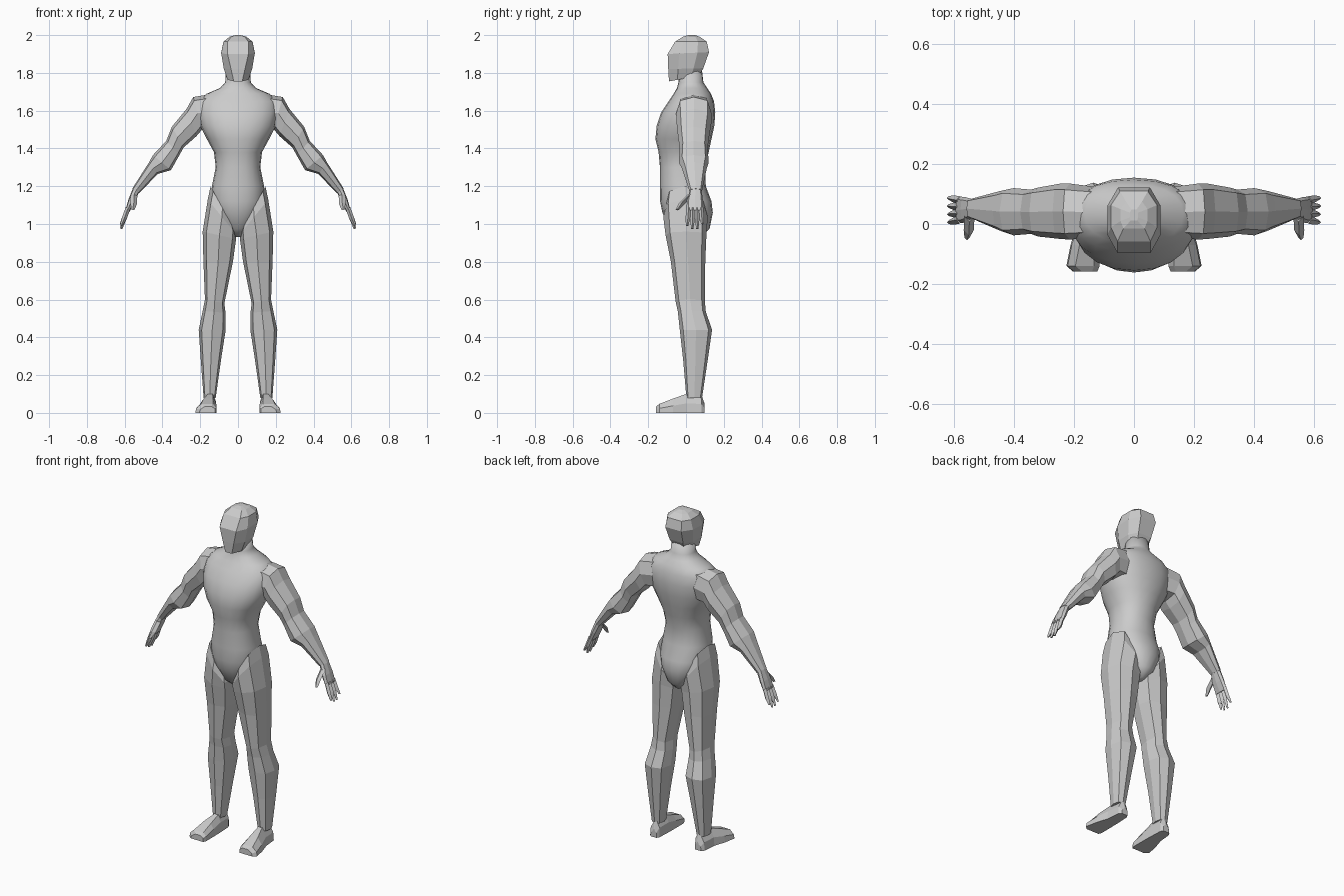
import bpy, bmesh
from math import cos, sin, pi, copysign
from mathutils import Vector


def loft(name, rings, mirror=False, smooth=False):
    """Skin a list of equal-length point rings and cap both ends."""
    bm = bmesh.new()
    loops = [[bm.verts.new(p) for p in r] for r in rings]
    n = len(loops[0])
    for a, b in zip(loops, loops[1:]):
        for i in range(n):
            j = (i + 1) % n
            bm.faces.new((a[i], a[j], b[j], b[i]))
    bm.faces.new(loops[0])
    bm.faces.new(loops[-1])
    bmesh.ops.recalc_face_normals(bm, faces=bm.faces)
    me = bpy.data.meshes.new(name)
    bm.to_mesh(me)
    bm.free()
    if smooth:
        for f in me.polygons:
            f.use_smooth = True
    ob = bpy.data.objects.new(name, me)
    bpy.context.collection.objects.link(ob)
    if mirror:
        m = ob.modifiers.new("mirror", 'MIRROR')
        m.use_mirror_merge = False
    return ob


def ring(ax, az, bx, bz, y0, y1, n=8, p=2.8):
    """Superellipse section spanning outer point a, inner point b and y0..y1."""
    pts = []
    for i in range(n):
        t = 2 * pi * i / n
        c, s = (copysign(abs(v) ** (2 / p), v) for v in (cos(t), sin(t)))
        pts.append(Vector(((ax + bx) / 2 + c * (ax - bx) / 2,
                           (y0 + y1) / 2 + s * (y1 - y0) / 2,
                           (az + bz) / 2 + c * (az - bz) / 2)))
    return pts


# Torso and neck: z, half width, front y, back y
torso = [(.93, .02, -.03, .08), (.975, .075, -.085, .125), (1.06, .125, -.125, .142),
         (1.12, .142, -.137, .135), (1.2, .138, -.138, .105), (1.3, .118, -.138, .1),
         (1.38, .127, -.145, .12), (1.45, .165, -.162, .135), (1.52, .2, -.155, .15),
         (1.59, .212, -.132, .155), (1.65, .208, -.092, .148), (1.69, .165, -.065, .132),
         (1.72, .095, -.048, .112), (1.75, .068, -.04, .092), (1.81, .064, -.035, .085)]
loft("torso", [ring(w, z, -w, z, f, b, 20, 2.2) for z, w, f, b in torso], smooth=True)

# Head: half width, front half width, front y, back y, front z, back z
head = [(.055, .022, -.09, .07, 1.755, 1.785), (.075, .037, -.094, .092, 1.82, 1.825),
        (.089, .055, -.097, .122, 1.9, 1.91), (.077, .055, -.058, .11, 1.965, 1.965),
        (.045, .035, -.015, .075, 1.992, 1.99)]
head_rings = []
for w, fw, f, b, zf, zb in head:
    d = (b - f) * .28
    half = [(fw, f), (w, f + d), (w, b - d), (w * .6, b)]
    outline = half + [(-x, y) for x, y in reversed(half)]
    head_rings.append([(x, y, zf + (zb - zf) * (y - f) / (b - f)) for x, y in outline])
# crown closes to a small ridge
head_rings.append([(x * .3, .03 + (y - .03) * .4, 2.0) for x, y, z in head_rings[-1]])
loft("head", head_rings)

# Legs: outer x, z, inner x, z, front y, back y
leg = [(.145, 1.2, .02, .97, -.11, .1), (.16, 1.13, .01, .945, -.12, .115),
       (.187, .96, .01, .92, -.108, .108), (.183, .8, .027, .8, -.08, .102),
       (.175, .6, .072, .58, -.055, .1), (.187, .54, .066, .53, -.043, .105),
       (.208, .44, .065, .44, -.033, .138), (.197, .28, .09, .28, -.015, .115),
       (.182, .08, .118, .08, .002, .085)]
loft("leg", [ring(*r) for r in leg], mirror=True)

# Feet: y, inner x, outer x, height
foot = [(.098, .13, .17, .05), (.082, .12, .182, .095), (.0, .116, .19, .1),
        (-.07, .115, .212, .075), (-.14, .115, .226, .048), (-.158, .122, .205, .034)]
loft("foot", [[(a, y, 0), (b, y, 0), (b - .004, y, h * .5), (b - .03, y, h),
               (a + .018, y, h), (a, y, h * .6)] for y, a, b, h in foot], mirror=True)

# Arms: outer x, z, inner x, z, front y, back y
arm = [(.13, 1.69, .14, 1.5, -.045, .125), (.237, 1.672, .19, 1.5, -.052, .135),
       (.272, 1.61, .22, 1.465, -.05, .135), (.35, 1.515, .288, 1.405, -.042, .122),
       (.38, 1.44, .31, 1.365, -.033, .115), (.45, 1.365, .355, 1.285, -.038, .12),
       (.472, 1.325, .425, 1.265, -.022, .11), (.56, 1.187, .523, 1.163, .018, .085)]
loft("arm", [ring(*r) for r in arm], mirror=True)

# Palm
palm = [(.556, 1.19, .524, 1.168, .02, .083), (.58, 1.13, .548, 1.115, .005, .09),
        (.596, 1.075, .574, 1.065, .002, .092)]
loft("palm", [ring(*r) for r in palm], mirror=True)


def finger(name, a, b, c, r):
    """Tapered four-sided digit through three joints."""
    loft(name, [ring(p[0] + k, p[2] + k * .3, p[0] - k, p[2] - k * .3, p[1] - k, p[1] + k, 4, 2)
                for p, k in ((a, r), (b, r), (c, r * .5))], mirror=True)


# Fingers fan out from the knuckles, with a forward thumb
for i, tip in enumerate((.99, .975, .975, 1.0)):
    y0, y1 = .014 + .022 * i, .006 + .027 * i
    finger("finger", (.582, y0, 1.085), (.602, (y0 + y1) / 2, 1.03), (.619, y1, tip), .0125)
finger("thumb", (.55, .025, 1.155), (.552, -.02, 1.11), (.558, -.046, 1.075), .017)
